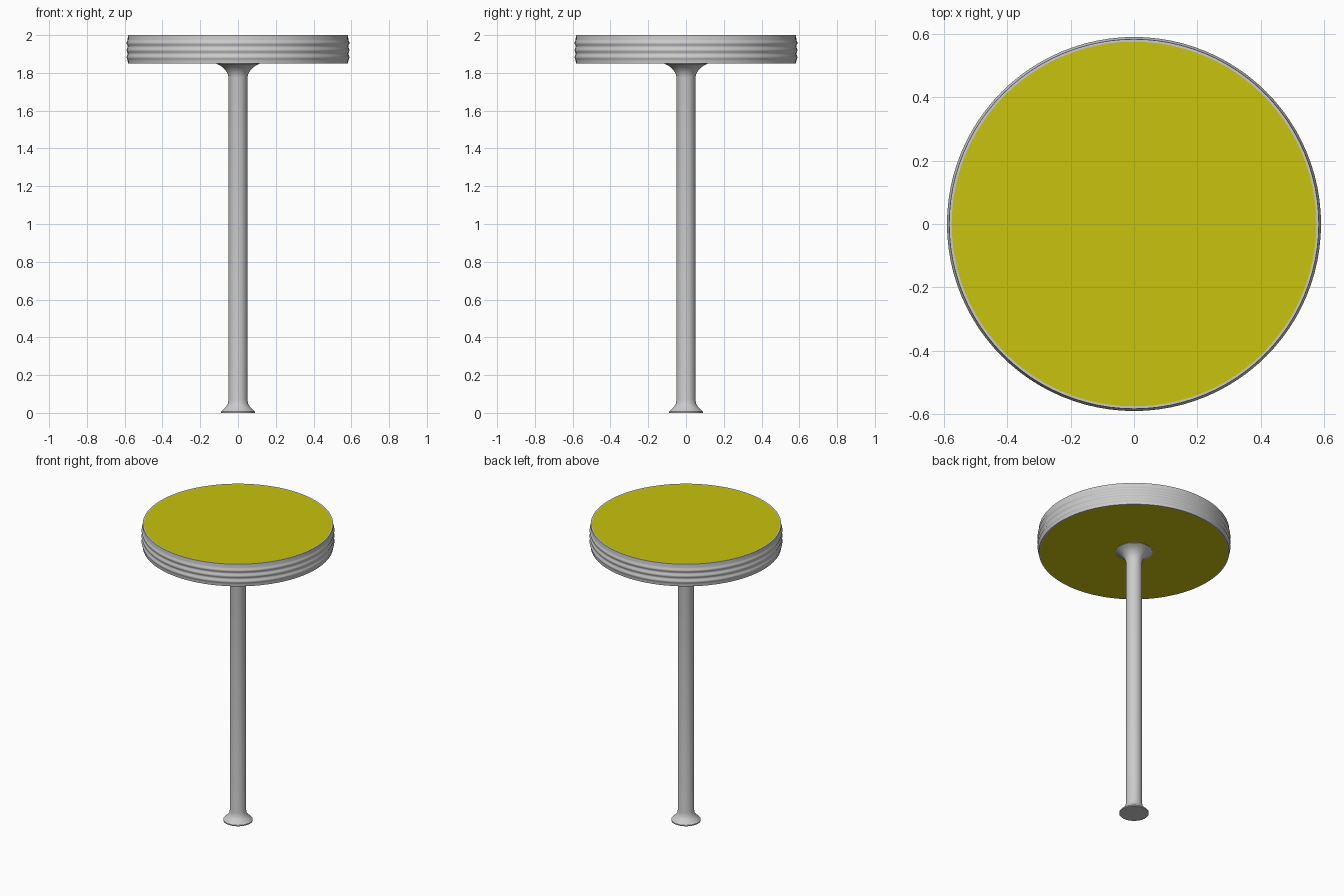
import bpy, bmesh, math

if "Cube" in bpy.data.objects:
    bpy.data.objects.remove(bpy.data.objects["Cube"])

SEG = 96

def lathe(name, profile, closed=False, color=None):
    """Spin an (r, z) profile around z; r = 0 ends collapse to a pole."""
    bm = bmesh.new()
    rings = []
    for r, z in profile:
        n = 1 if r == 0 else SEG
        rings.append([bm.verts.new((r * math.cos(2 * math.pi * i / SEG),
                                    r * math.sin(2 * math.pi * i / SEG), z)) for i in range(n)])
    pairs = list(zip(rings, rings[1:] + rings[:1]))
    for a, b in pairs if closed else pairs[:-1]:
        for i in range(SEG):
            j = (i + 1) % SEG
            quad = [a[i % len(a)], a[j % len(a)], b[j % len(b)], b[i % len(b)]]
            bm.faces.new(list(dict.fromkeys(quad)))
    bmesh.ops.recalc_face_normals(bm, faces=bm.faces)
    me = bpy.data.meshes.new(name)
    bm.to_mesh(me)
    bm.free()
    ob = bpy.data.objects.new(name, me)
    bpy.context.collection.objects.link(ob)
    if color:
        mat = bpy.data.materials.new(name)
        mat.diffuse_color = color
        mat.use_nodes = True
        mat.node_tree.nodes["Principled BSDF"].inputs["Base Color"].default_value = mat.diffuse_color
        me.materials.append(mat)
    bpy.ops.object.select_all(action='DESELECT')
    ob.select_set(True)
    bpy.context.view_layer.objects.active = ob
    bpy.ops.object.shade_smooth_by_angle(angle=math.radians(40))
    return ob

# Round yellow table top
lathe("table_top", [(0, 1.85), (0.575, 1.85), (0.575, 2.0), (0, 2.0)],
      color=(0.58, 0.54, 0.004, 1))

# Metal rim with three rounded ridges
rim = [(0.575, 2.0), (0.583, 2.0), (0.584, 1.976)]
for k in range(1, 24):
    t = k / 24
    rim.append((0.584 + 0.003 * (1 - math.cos(6 * math.pi * t)), 1.976 - 0.112 * t))
rim += [(0.584, 1.864), (0.583, 1.85), (0.575, 1.85)]
lathe("ridged_rim", rim, closed=True)

# Column with flared foot and flared support under the top
column = [(0, 0), (0.09, 0), (0.09, 0.007), (0.075, 0.022), (0.062, 0.035),
          (0.054, 0.048), (0.05, 0.07), (0.05, 1.775), (0.054, 1.793),
          (0.064, 1.812), (0.08, 1.829), (0.097, 1.84), (0.113, 1.848),
          (0.113, 1.851), (0, 1.851)]
lathe("column", column)
